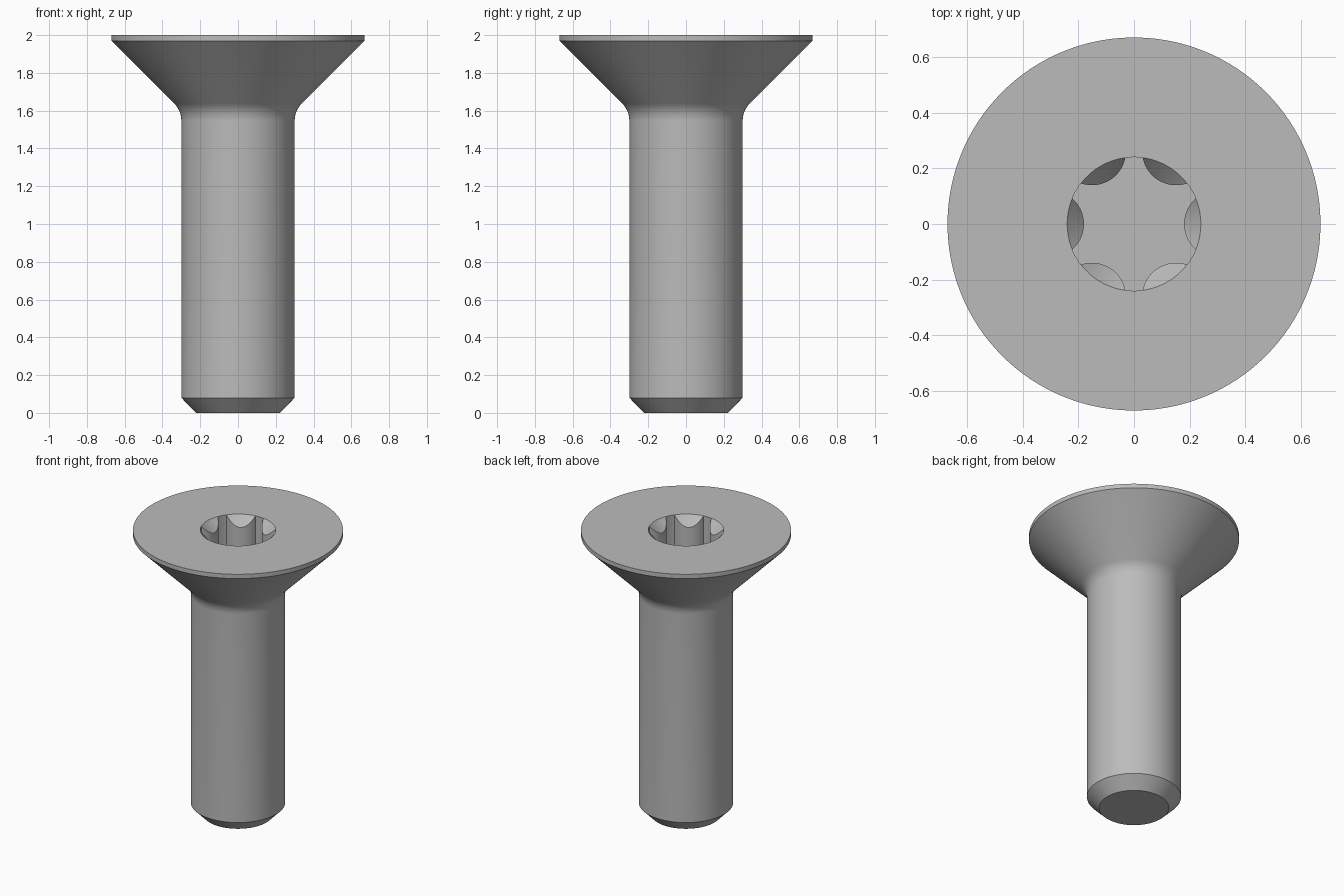
import bpy
import bmesh
from math import sin, cos, pi, radians, sqrt

cube = bpy.data.objects.get("Cube")
if cube:
    bpy.data.objects.remove(cube, do_unlink=True)

SEGMENTS = 288
TOP = 2.0
SHANK_R, HEAD_R, RIM_Z = 0.30, 0.67, 1.97
SOCKET_R, SOCKET_DEPTH, LEAD_IN_SLOPE = 0.24, 0.27, 1.1
FLUTE_CENTRE, FLUTE_R = 0.302, 0.122     # six round ribs cut into the socket circle
FILLET_R = 0.13

steel = bpy.data.materials.new("steel grey")
steel.use_nodes = True
grey = (0.50, 0.50, 0.50, 1.0)
steel.diffuse_color = grey
steel.node_tree.nodes["Principled BSDF"].inputs["Base Color"].default_value = grey


def star_radius(angle):
    """Radius of the six-lobed socket outline, with lobes at 30, 90, 150... degrees."""
    a = (angle + pi / 6) % (pi / 3) - pi / 6
    inside = FLUTE_R ** 2 - (FLUTE_CENTRE * sin(a)) ** 2
    if inside <= 0 or abs(a) > radians(22.4):
        return SOCKET_R
    return min(SOCKET_R, FLUTE_CENTRE * cos(a) - sqrt(inside))


def circle(radius, z):
    return lambda a: (radius, z)


def lead_in(a):
    r = star_radius(a)
    return r, TOP - (SOCKET_R - r) * LEAD_IN_SLOPE


def socket_floor(a):
    return star_radius(a), TOP - SOCKET_DEPTH


# Outer profile: chamfered tip, shank, fillet under the head, cone and rim
rings = [circle(0.222, 0), circle(SHANK_R, 0.08)]
corner_z = RIM_Z - (HEAD_R - SHANK_R)
fillet_z = corner_z - FILLET_R * (sqrt(2) - 1)
for i in range(9):
    t = radians(45) * i / 8
    rings.append(circle(SHANK_R + FILLET_R * (1 - cos(t)), fillet_z + FILLET_R * sin(t)))
rings += [circle(HEAD_R, RIM_Z), circle(HEAD_R, TOP)]

# Socket: round mouth, conical lead-in, fluted wall
rings += [circle(SOCKET_R, TOP), lead_in, socket_floor]

bm = bmesh.new()
loops = []
for ring in rings:
    loop = []
    for k in range(SEGMENTS):
        a = 2 * pi * k / SEGMENTS
        r, z = ring(a)
        loop.append(bm.verts.new((r * cos(a), r * sin(a), z)))
    loops.append(loop)
for low, high in zip(loops, loops[1:]):
    for k in range(SEGMENTS):
        n = (k + 1) % SEGMENTS
        bm.faces.new((low[k], low[n], high[n], high[k]))
bm.faces.new(loops[0][::-1])
bm.faces.new(loops[-1])
bmesh.ops.remove_doubles(bm, verts=bm.verts, dist=0.0001)
bmesh.ops.recalc_face_normals(bm, faces=bm.faces)

mesh = bpy.data.meshes.new("countersunk_screw")
bm.to_mesh(mesh)
bm.free()
mesh.materials.append(steel)
screw = bpy.data.objects.new("countersunk_screw", mesh)
bpy.context.collection.objects.link(screw)

bpy.ops.object.select_all(action="DESELECT")
screw.select_set(True)
bpy.context.view_layer.objects.active = screw
bpy.ops.object.shade_smooth_by_angle(angle=radians(30))
